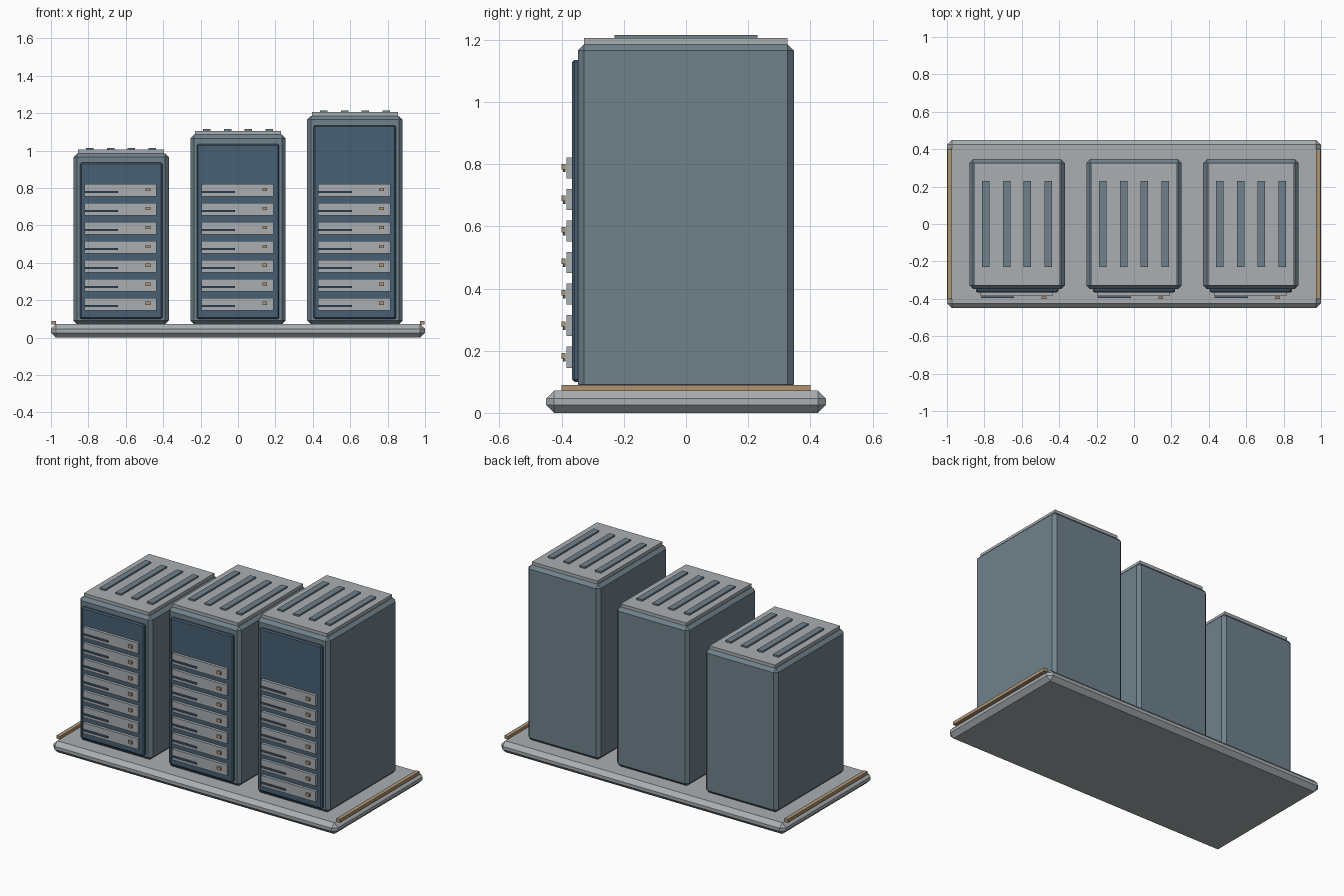
import bpy

cube = bpy.data.objects.get("Cube")
if cube:
    bpy.data.objects.remove(cube, do_unlink=True)


def material(name, rgb):
    m = bpy.data.materials.new(name)
    m.use_nodes = True
    m.diffuse_color = (*rgb, 1)
    m.node_tree.nodes["Principled BSDF"].inputs["Base Color"].default_value = (*rgb, 1)
    return m


GREY = material("light grey", (0.40, 0.43, 0.45))
SLATE = material("slate", (0.16, 0.22, 0.26))
NAVY = material("dark blue", (0.065, 0.115, 0.175))
BRONZE = material("bronze", (0.43, 0.30, 0.17))


def box(name, mat, x, y, z, bevel=0):
    """Box from (min, max) ranges, with an optional chamfer."""
    spans = (x, y, z)
    bpy.ops.mesh.primitive_cube_add(size=1, location=[(a + b) / 2 for a, b in spans])
    ob = bpy.context.object
    ob.name = name
    ob.scale = [b - a for a, b in spans]
    bpy.ops.object.transform_apply(location=False, rotation=False, scale=True)
    ob.data.materials.append(mat)
    if bevel:
        mod = ob.modifiers.new("chamfer", "BEVEL")
        mod.width = bevel
        mod.segments = 1
    return ob


def around(c, half):
    return (c - half, c + half)


# Base plate with a rail along each end
box("base_plate", GREY, (-1, 1), (-0.45, 0.45), (0, 0.072), 0.026)
for side, name in ((-1, "right_rail"), (1, "left_rail")):
    box(name, BRONZE, around(side * 0.985, 0.0125), (-0.4, 0.4), (0.07, 0.09))


def cabinet(label, cx, top):
    # Shell, door and cap
    box(label + "_shell", SLATE, around(cx, 0.255), (-0.348, 0.347), (0.072, top), 0.02)
    box(label + "_door", NAVY, around(cx, 0.22), (-0.366, -0.34), (0.1, top - 0.05), 0.007)
    box(label + "_cap", GREY, around(cx, 0.23), (-0.328, 0.327), (top - 0.005, top + 0.02))
    # Roof vents
    for i in range(4):
        vx = cx + (i - 1.5) * 0.111
        box(f"{label}_vent_{i + 1}", SLATE, around(vx, 0.02), (-0.23, 0.23), (top + 0.015, top + 0.03))
    # Stacked units, each with a slot and an indicator light
    for i in range(7):
        z = 0.179 + i * 0.1015
        tag = f"{label}_unit_{i + 1}"
        box(tag, GREY, around(cx - 0.003, 0.193), (-0.384, -0.36), around(z, 0.034))
        box(tag + "_slot", NAVY, (cx - 0.194, cx - 0.016), (-0.395, -0.387), around(z - 0.009, 0.005))
        box(tag + "_light", BRONZE, around(cx + 0.143, 0.013), (-0.4, -0.388), around(z + 0.004, 0.009))


cabinet("right_cabinet", -0.625, 0.985)
cabinet("middle_cabinet", 0, 1.085)
cabinet("left_cabinet", 0.625, 1.185)
